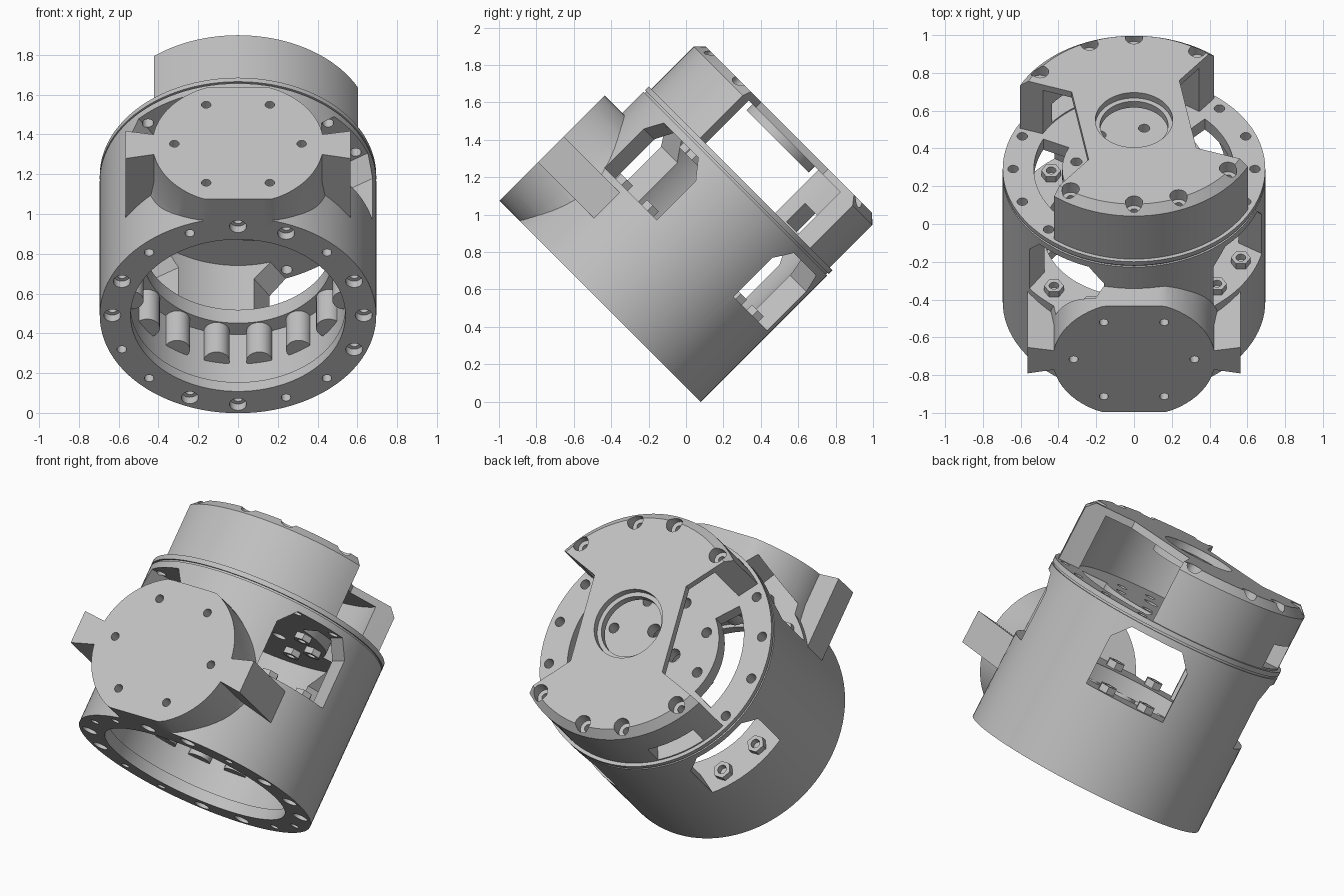
import bpy, bmesh, math
from mathutils import Matrix

if "Cube" in bpy.data.objects:
    bpy.data.objects.remove(bpy.data.objects["Cube"], do_unlink=True)

grey = bpy.data.materials.new("light_grey")
grey.use_nodes = True
COLOUR = (0.53, 0.53, 0.53, 1)
grey.diffuse_color = COLOUR
grey.node_tree.nodes["Principled BSDF"].inputs["Base Color"].default_value = COLOUR

# Parts are built upright on the housing axis, then tilted back by 45 degrees
TILT = Matrix.Translation((0, -0.451, 0.451)) @ Matrix.Rotation(math.radians(-45), 4, 'X')
WINDOWS = [33, 123, 213, 303]
STEPS = [i * 22.5 for i in range(16)]


def polar(r, deg):
    a = math.radians(deg)
    return r * math.cos(a), r * math.sin(a)


def disc(r, n=24, centre=(0, 0)):
    return [(centre[0] + x, centre[1] + y) for x, y in (polar(r, 360 * i / n) for i in range(n))]


def sector(r0, r1, a0, a1, n=20):
    arc = [a0 + (a1 - a0) * i / n for i in range(n + 1)]
    return [polar(r1, a) for a in arc] + [polar(r0, a) for a in reversed(arc)]


def loft(bm, rings):
    """Closed solid through equal-length rings of points."""
    rows = [[bm.verts.new(p) for p in ring] for ring in rings]
    n = len(rows[0])
    for a, b in zip(rows, rows[1:]):
        for i in range(n):
            bm.faces.new((a[i], a[(i + 1) % n], b[(i + 1) % n], b[i]))
    bm.faces.new(rows[0][::-1])
    bm.faces.new(rows[-1])


def prism(bm, points, z0, z1):
    loft(bm, [[(x, -u, z) for x, u in points] for z in (z0, z1)])


def lathe(bm, profile, n=96):
    """Closed ring or, where the profile touches the axis, a solid."""
    rows = []
    for r, z in profile:
        if r == 0:
            rows.append([bm.verts.new((0, 0, z))] * n)
        else:
            rows.append([bm.verts.new((*polar(r, 360 * i / n), z)) for i in range(n)])
    for a, b in zip(rows, rows[1:] + rows[:1]):
        for i in range(n):
            j = (i + 1) % n
            face = list(dict.fromkeys((a[i], a[j], b[j], b[i])))
            if len(face) > 2:
                bm.faces.new(face)


def finish(bm, name):
    bmesh.ops.recalc_face_normals(bm, faces=bm.faces)
    mesh = bpy.data.meshes.new(name)
    bm.to_mesh(mesh)
    bm.free()
    mesh.materials.append(grey)
    ob = bpy.data.objects.new(name, mesh)
    bpy.context.collection.objects.link(ob)
    return ob


def combine(target, bm, op='DIFFERENCE'):
    tool = finish(bm, "cutter")
    tool.hide_render = True
    mod = target.modifiers.new("cut", 'BOOLEAN')
    mod.operation, mod.object, mod.solver = op, tool, 'EXACT'
    dg = bpy.context.evaluated_depsgraph_get()
    mesh = bpy.data.meshes.new_from_object(target.evaluated_get(dg))
    target.modifiers.clear()
    target.data = mesh
    bpy.data.objects.remove(tool, do_unlink=True)


def holes(target, r_ring, angles, r, z0, z1):
    bm = bmesh.new()
    for a in angles:
        prism(bm, disc(r, 20, polar(r_ring, a)), z0, z1)
    combine(target, bm)


# Housing barrel with a fine groove below its top flange
bm = bmesh.new()
lathe(bm, [(0, .055), (.695, .055), (.695, 1.01), (.685, 1.01), (.685, 1.022),
           (.695, 1.022), (.695, 1.05), (0, 1.05)])
housing = finish(bm, "housing")

# Side mounting boss: round pad trimmed flat top and bottom, flaring into the barrel
pad = [(x, max(-.395, min(.4, z))) for x, z in disc(.43, 64)]
bm = bmesh.new()
loft(bm, [[(x * s, -u, max(.055, .45 + z * s)) for x, z in pad]
          for u, s in ((.3, 1.25), (.45, 1.1), (.55, 1.03), (.63, 1), (.826, 1))])
combine(housing, bm, 'UNION')

# Ears either side of the boss
for side in (-1, 1):
    ear = [(.3, .35), (.39, .38), (.565, .345), (.565, .54), (.39, .51), (.3, .54)]
    bm = bmesh.new()
    loft(bm, [[(side * x, -u, z) for x, z in ear] for u in (.32, .826)])
    combine(housing, bm, 'UNION')

# Stepped bore
bm = bmesh.new()
lathe(bm, [(0, 0), (.54, 0), (.54, .12), (.56, .12), (.56, .48), (.48, .48),
           (.48, .575), (.56, .575), (.56, .97), (0, .97)])
combine(housing, bm)

# Four windows with clipped upper corners
for a in WINDOWS:
    ca, sa = math.cos(math.radians(a)), math.sin(math.radians(a))
    shape = [(-.235, .575), (.235, .575), (.235, .87), (.155, .97), (-.155, .97), (-.235, .87)]
    bm = bmesh.new()
    loft(bm, [[(r * ca - t * sa, -(r * sa + t * ca), z) for t, z in shape] for r in (.42, .74)])
    combine(housing, bm)

# Curved slots through the top flange
bm = bmesh.new()
for a in (-45, 135):
    prism(bm, sector(.38, .53, a, a + 70), .9, 1.1)
combine(housing, bm)

# Screw holes in both end faces, the inner disc and the boss
holes(housing, .632, STEPS, .024, 0, .2)
holes(housing, .632, [0, 22.5, 67.5, 90, 157.5, 180, 247.5, 270, 337.5], .043, 0, .1)
holes(housing, .64, STEPS, .028, .93, 1.1)
holes(housing, .31, [i * 45 + 10 for i in range(8)], .03, .93, 1.1)
holes(housing, .12, [60, 180, 300], .04, .93, 1.1)
bm = bmesh.new()
for i in range(6):
    x, z = polar(.32, i * 60)
    loft(bm, [[(px, -u, pz) for px, pz in disc(.024, 16, (x, .45 + z))] for u in (.74, .9)])
combine(housing, bm)

# Rounded pin ribs inside the lower bore
bm = bmesh.new()
for a in STEPS:
    prism(bm, disc(.065, 24, polar(.55, a + 11.25)), .27, .485)
ribs = finish(bm, "bore_ribs")

# Cap: hollow drum with chamfered rim and a central opening
bm = bmesh.new()
lathe(bm, [(.55, 1.05), (.675, 1.05), (.675, 1.372), (.63, 1.417), (.205, 1.417),
           (.205, 1.375), (.55, 1.375)])
cap = finish(bm, "cap")
notch = [(.41, -.51), (.24, -.296), (.33, .21), (.59, .3), (.8, .37), (.9, -.5), (.55, -.69)]
for s in (1, -1):
    bm = bmesh.new()
    prism(bm, [(s * x, s * u) for x, u in notch], 1, 1.5)
    combine(cap, bm)

# Small slot in the cap wall and countersunk cap screws
bm = bmesh.new()
prism(bm, sector(.5, .72, 218, 242), 1.06, 1.2)
combine(cap, bm)
cap_angles = [a + h for a in (36, 67.5, 90, 123) for h in (0, 180)]
holes(cap, .615, cap_angles, .022, 1.2, 1.45)
holes(cap, .615, cap_angles, .046, 1.345, 1.45)

# Lip under the central opening
bm = bmesh.new()
lathe(bm, [(.18, 1.33), (.235, 1.33), (.235, 1.376), (.18, 1.376)], 64)
lip = finish(bm, "cap_opening_lip")


# Hex nuts on the window sills and screw heads under the inner disc
def nut_set(name, spots, z0, z1):
    bm = bmesh.new()
    for r, a in spots:
        prism(bm, disc(.052, 6, polar(r, a)), z0, z1)
    ob = finish(bm, name)
    bm = bmesh.new()
    for r, a in spots:
        prism(bm, disc(.026, 16, polar(r, a)), z0 - .02, z1 + .02)
    combine(ob, bm)
    return ob


sill_nuts = nut_set("sill_nuts", [(.61, a + d) for a in WINDOWS for d in (-11, 11)], .575, .615)
disc_nuts = nut_set("disc_nuts", [(.31, i * 45 + 10) for i in range(8)], .935, .971)

# Tilt the whole assembly and shade curved faces smoothly
for ob in (housing, ribs, cap, lip, sill_nuts, disc_nuts):
    ob.data.transform(TILT)
    bpy.ops.object.select_all(action='DESELECT')
    ob.select_set(True)
    bpy.context.view_layer.objects.active = ob
    bpy.ops.object.shade_smooth_by_angle(angle=math.radians(30))
